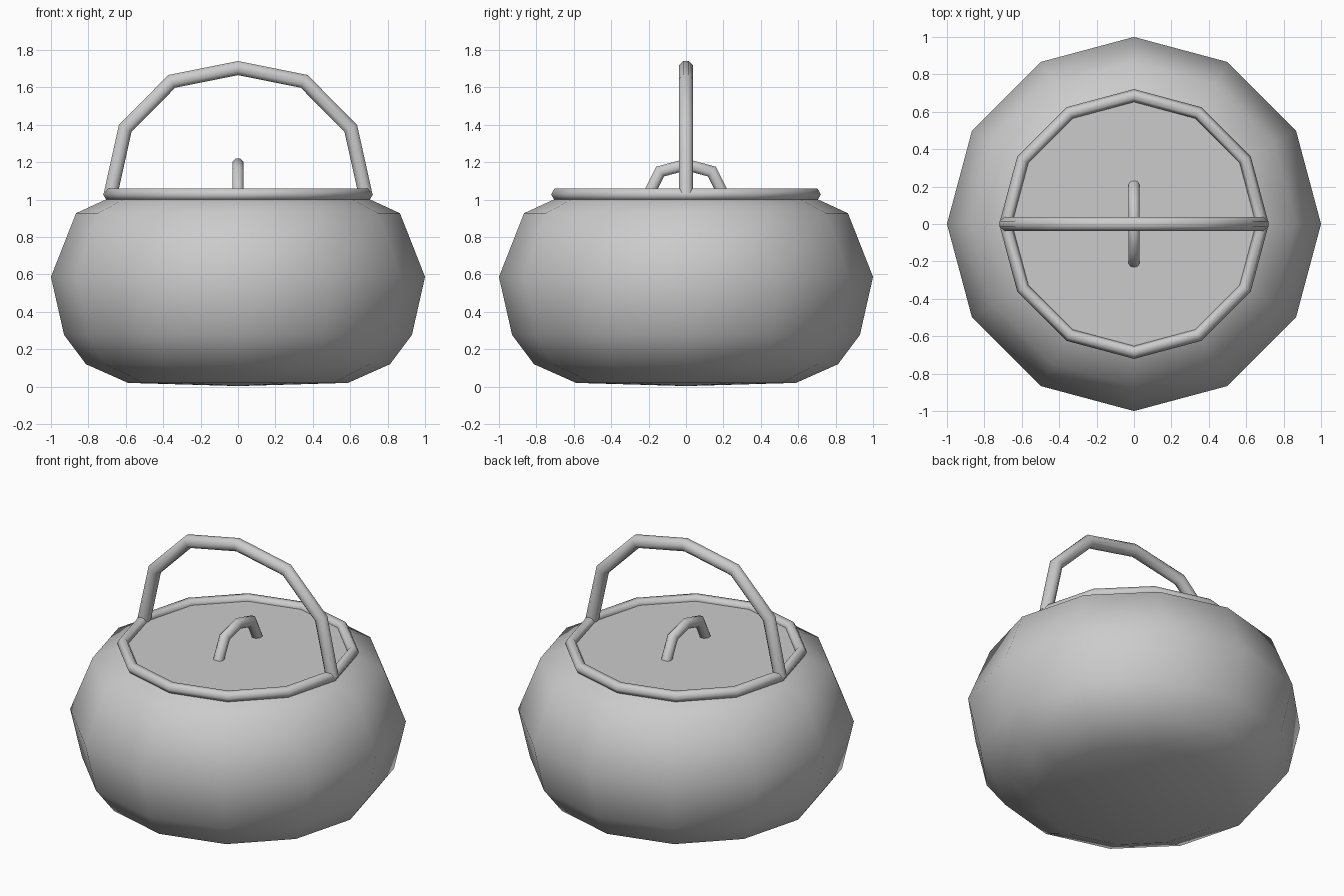
import bpy, bmesh, math
from mathutils import Vector

if "Cube" in bpy.data.objects:
    bpy.data.objects.remove(bpy.data.objects["Cube"])

SIDES = 12


def finish(name, bm, angle):
    bmesh.ops.remove_doubles(bm, verts=bm.verts, dist=0.0005)
    bmesh.ops.recalc_face_normals(bm, faces=bm.faces)
    mesh = bpy.data.meshes.new(name)
    bm.to_mesh(mesh)
    bm.free()
    ob = bpy.data.objects.new(name, mesh)
    bpy.context.collection.objects.link(ob)
    bpy.ops.object.select_all(action='DESELECT')
    ob.select_set(True)
    bpy.context.view_layer.objects.active = ob
    bpy.ops.object.shade_smooth_by_angle(angle=math.radians(angle))
    return ob


def lathe(name, profile, closed=False, angle=60):
    """Revolve an (r, z) profile around the z axis."""
    bm = bmesh.new()
    vs = [bm.verts.new((r, 0, z)) for r, z in profile]
    pairs = list(zip(vs, vs[1:])) + ([(vs[-1], vs[0])] if closed else [])
    edges = [bm.edges.new(p) for p in pairs]
    bmesh.ops.spin(bm, geom=vs + edges, cent=(0, 0, 0), axis=(0, 0, 1),
                   angle=math.tau, steps=SIDES, use_merge=True)
    return finish(name, bm, angle)


def tube(name, half, radius, axis, sides=8):
    """Sweep a mitred tube along a mirrored arch of (offset, z) points."""
    pts = [(-a, z) for a, z in reversed(half[1:])] + half
    pts = [axis * a + Vector((0, 0, z)) for a, z in pts]
    side = axis.cross(Vector((0, 0, 1)))
    bm = bmesh.new()
    rings = []
    for i, p in enumerate(pts):
        d0 = (p - pts[max(i - 1, 0)]).normalized()
        d1 = (pts[min(i + 1, len(pts) - 1)] - p).normalized()
        d = (d0 + d1).normalized()
        out = side.cross(d)
        mitre = 1 / max(d.dot(d0), d.dot(d1))
        ring = []
        for k in range(sides):
            a = math.tau * (k + 0.5) / sides
            ring.append(bm.verts.new(p + radius * (side * math.cos(a) + out * (mitre * math.sin(a)))))
        rings.append(ring)
    for r0, r1 in zip(rings, rings[1:]):
        for k in range(sides):
            n = (k + 1) % sides
            bm.faces.new((r0[k], r0[n], r1[n], r1[k]))
    bm.faces.new(rings[0])
    bm.faces.new(rings[-1])
    return finish(name, bm, 60)


# Rounded pot body
lathe("pot_body", [(0, 0.003), (0.588, 0.02), (0.813, 0.12), (0.93, 0.277),
                   (1.0, 0.587), (0.866, 0.927), (0.69, 1.008)])

# Hexagonal-section rim ring
lathe("rim", [(0.686 + 0.035 * math.cos(k * math.tau / 6),
               1.028 + 0.035 * math.sin(k * math.tau / 6)) for k in range(6)],
      closed=True, angle=70)

# Flat lid
lathe("lid", [(0, 1.03), (0.68, 1.03)])

# Tall carrying handle across x, small lid handle across y
tube("carrying_handle", [(0, 1.703), (0.354, 1.632), (0.603, 1.381), (0.682, 1.025)],
     0.04, Vector((1, 0, 0)))
tube("lid_handle", [(0, 1.187), (0.138, 1.15), (0.203, 1.02)],
     0.033, Vector((0, 1, 0)))
